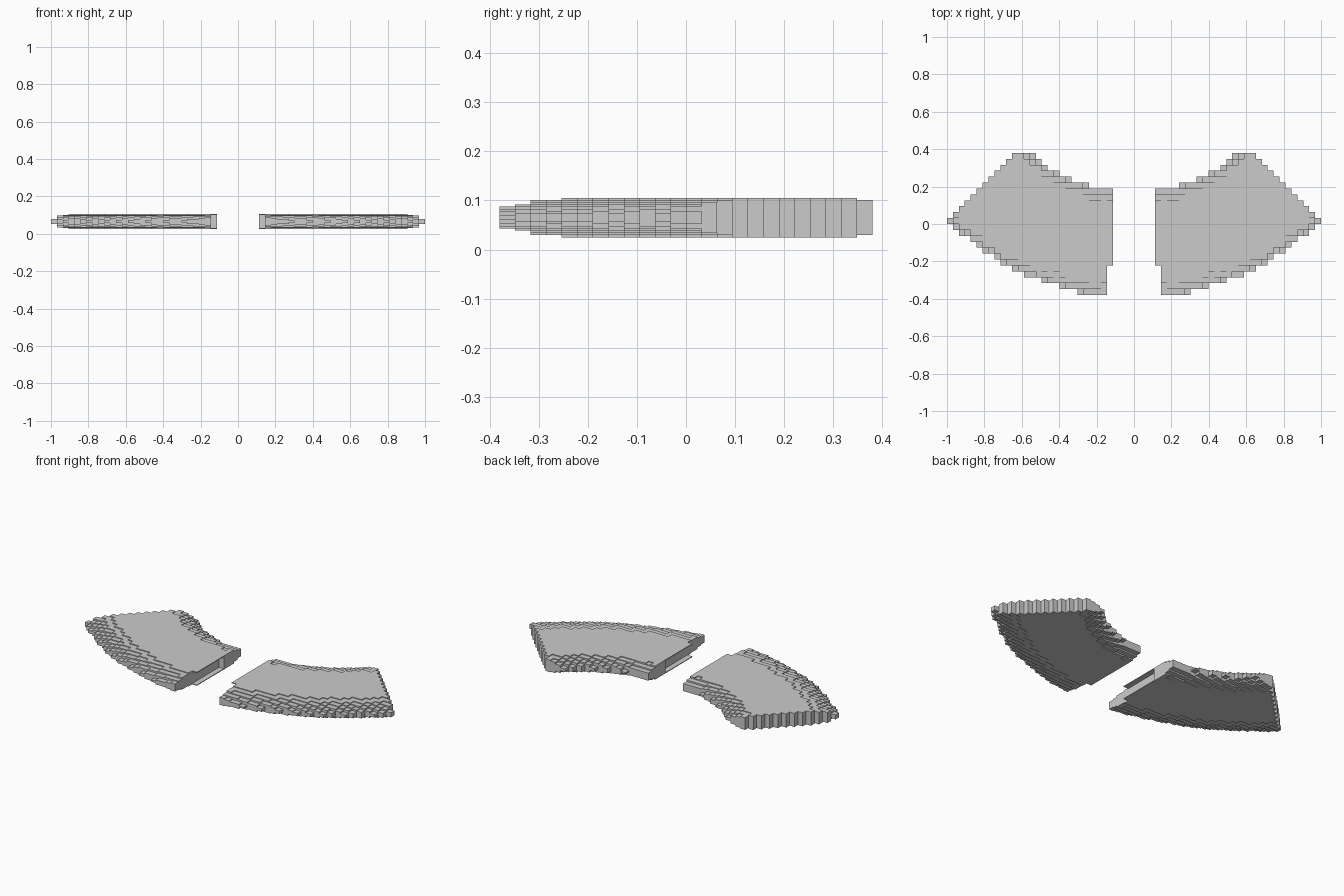
import bpy, math

if "Cube" in bpy.data.objects:
    bpy.data.objects.remove(bpy.data.objects["Cube"])

# Grid pitch: coarse in plan, thin layers in height
P = 0.76 / 24
NX, NY, NZ = 28, 24, 18
X0, Y0, Z0 = 1 - NX * P, -0.38, 0.025
H = 0.08 / NZ

# Plan outline of the right pad: front arc, back arc, slanted outer end
FRONT = [(.11, -.40), (.27, -.37), (.40, -.335), (.5, -.30), (.6, -.262),
         (.7, -.21), (.8, -.145), (.9, -.07), (1.0, .01)]
BACK = [(.11, .195), (.24, .2), (.33, .235), (.4, .265), (.49, .325), (.575, .395), (.64, .45)]
OUTER = [(.61, .39), (1.0, .02)]


def at(curve, x):
    for (ax, ay), (bx, by) in zip(curve, curve[1:]):
        if x <= bx:
            break
    return ay + (by - ay) * (x - ax) / (bx - ax)


def dist(curve, x, y):
    best = 9
    for (ax, ay), (bx, by) in zip(curve, curve[1:]):
        dx, dy = bx - ax, by - ay
        t = max(0, min(1, ((x - ax) * dx + (y - ay) * dy) / (dx * dx + dy * dy)))
        best = min(best, math.hypot(x - ax - t * dx, y - ay - t * dy))
    return best


def round_over(d, w):
    return math.sqrt(1 - max(0, 1 - d / w) ** 2)


# Filled blocks: thickness is rounded towards the front and back arcs
blocks = set()
for i in range(NX):
    for j in range(NY):
        x, y = X0 + (i + .5) * P, Y0 + (j + .5) * P
        top = min(at(BACK, x) if x < .6 else 9, at(OUTER, x))
        if not at(FRONT, x) < y < top or (i == 0 and j < 5):
            continue
        r = min(round_over(dist(FRONT, x, y), .19), round_over(dist(BACK, x, y), .13))
        n = max(1, min(9, round(9 * r)))
        if i == 0:
            n = max(n, 9 if j < 16 else n)
        for k in range(9 - n, 9 + n):
            # slot in the inner end, leaving thin lips above and below
            if i == 0 and 5 <= j < 13 and 0 < k < NZ - 1:
                continue
            blocks.add((i, j, k))

# Skin only the exposed block sides
verts, index, faces = [], {}, []


def vert(c):
    if c not in index:
        index[c] = len(verts)
        verts.append((X0 + c[0] * P, Y0 + c[1] * P, Z0 + c[2] * H))
    return index[c]


for b in sorted(blocks):
    for axis in range(3):
        u, v = (axis + 1) % 3, (axis + 2) % 3
        for s in (0, 1):
            nb = list(b)
            nb[axis] += 2 * s - 1
            if tuple(nb) in blocks:
                continue
            quad = []
            for du, dv in ((0, 0), (1, 0), (1, 1), (0, 1)):
                c = list(b)
                c[axis] += s
                c[u] += du
                c[v] += dv
                quad.append(vert(tuple(c)))
            faces.append(quad if s else quad[::-1])

# Both pads share one mesh, mirrored across x = 0
mesh = bpy.data.meshes.new("curved_pads")
mesh.from_pydata(verts, [], faces)
mesh.update()
pads = bpy.data.objects.new("curved_pads", mesh)
bpy.context.collection.objects.link(pads)
mirror = pads.modifiers.new("mirror", 'MIRROR')
mirror.use_mirror_merge = False
